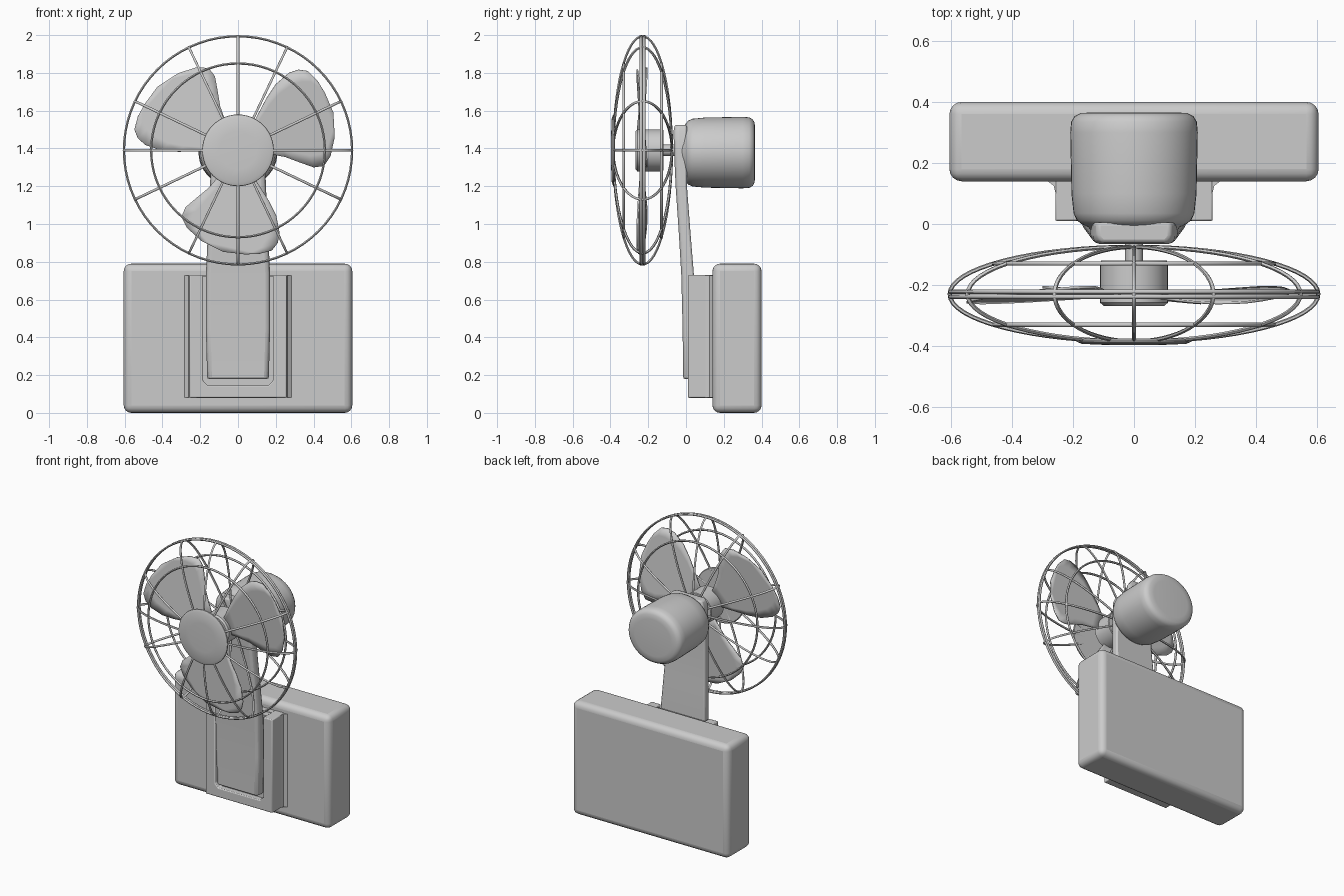
import bpy, bmesh
from math import sin, cos, pi, radians, sqrt
from mathutils import Matrix, Vector

if "Cube" in bpy.data.objects:
    bpy.data.objects.remove(bpy.data.objects["Cube"])

grey = bpy.data.materials.new("plain_grey")
grey.use_nodes = True
GREY = (0.6, 0.6, 0.6, 1)
grey.diffuse_color = GREY
grey.node_tree.nodes["Principled BSDF"].inputs["Base Color"].default_value = GREY

AXIS_Z = 1.39            # height of the fan axis
CAGE_Y = -0.23           # middle plane of the cage
CAGE_R, CAGE_D = 0.604, 0.155
WIRE = 0.007


def finish(name, bm, bevel=0, segments=3, angle=35):
    bmesh.ops.recalc_face_normals(bm, faces=bm.faces)
    mesh = bpy.data.meshes.new(name)
    bm.to_mesh(mesh)
    bm.free()
    obj = bpy.data.objects.new(name, mesh)
    bpy.context.collection.objects.link(obj)
    mesh.materials.append(grey)
    if bevel:
        mod = obj.modifiers.new("bevel", "BEVEL")
        mod.width, mod.segments = bevel, segments
        mod.limit_method, mod.angle_limit = "ANGLE", radians(25)
    bpy.ops.object.select_all(action="DESELECT")
    obj.select_set(True)
    bpy.context.view_layer.objects.active = obj
    bpy.ops.object.shade_smooth_by_angle(angle=radians(angle))
    return obj


def loft(name, sections, **kw):
    """Skin a list of closed loops and cap both ends."""
    bm = bmesh.new()
    rings = [[bm.verts.new(p) for p in s] for s in sections]
    n = len(rings[0])
    for a, b in zip(rings, rings[1:]):
        for i in range(n):
            j = (i + 1) % n
            bm.faces.new((a[i], a[j], b[j], b[i]))
    bm.faces.new(rings[0])
    bm.faces.new(rings[-1])
    return finish(name, bm, **kw)


def slab(name, outline, y0, y1, **kw):
    """Extrude an (x, z) outline along y."""
    return loft(name, [[(x, y, z) for x, z in outline] for y in (y0, y1)], **kw)


def rect(x0, x1, z0, z1):
    return [(x0, z0), (x1, z0), (x1, z1), (x0, z1)]


def turned(name, profile, z=AXIS_Z, squash=1.0, sides=48):
    """Turn (radius, y) points about the fan axis."""
    turns = [2 * pi * i / sides for i in range(sides)]
    return loft(name, [[(r * cos(t), y, z + squash * r * sin(t)) for t in turns]
                       for r, y in profile])


def wire(name, points, cyclic=False):
    """Round wire swept along a curve, converted to a mesh."""
    curve = bpy.data.curves.new(name, "CURVE")
    curve.dimensions = "3D"
    curve.bevel_depth, curve.bevel_resolution = WIRE, 1
    curve.use_fill_caps = True
    spline = curve.splines.new("POLY")
    spline.points.add(len(points) - 1)
    for p, co in zip(spline.points, points):
        p.co = (*co, 1)
    spline.use_cyclic_u = cyclic
    obj = bpy.data.objects.new(name, curve)
    bpy.context.collection.objects.link(obj)
    curve.materials.append(grey)
    bpy.ops.object.select_all(action="DESELECT")
    obj.select_set(True)
    bpy.context.view_layer.objects.active = obj
    bpy.ops.object.convert(target="MESH")
    bpy.ops.object.shade_smooth_by_angle(angle=radians(60))


# Battery box
slab("base_box", rect(-0.605, 0.605, 0.0, 0.79), 0.14, 0.40, bevel=0.04, segments=4, angle=40)

# U-shaped bracket, recess floor and flared side fillets
slab("bracket_frame", [(-0.258, 0.08), (0.258, 0.08), (0.258, 0.73), (0.185, 0.73),
                       (0.185, 0.17), (0.16, 0.145), (-0.16, 0.145), (-0.185, 0.17),
                       (-0.185, 0.73), (-0.258, 0.73)], 0.01, 0.15, bevel=0.006, segments=2)
slab("bracket_floor", rect(-0.2, 0.2, 0.1, 0.725), 0.05, 0.15)
loft("bracket_flare", [[(x, y, z) for x, z in rect(-w, w, 0.082, 0.728)]
                       for w, y in ((0.257, 0.1), (0.263, 0.125), (0.285, 0.142))])

# Arm: (height, half width, front y, back y)
ARM = [(0.18, 0.163, -0.015, 0.05), (0.45, 0.17, -0.018, 0.05), (0.73, 0.17, -0.025, 0.042),
       (0.95, 0.16, -0.038, 0.024), (1.2, 0.148, -0.055, 0.005), (1.38, 0.142, -0.063, 0.005),
       (1.49, 0.135, -0.066, 0.005), (1.525, 0.12, -0.06, 0.005)]
loft("arm", [[(-w + 0.015, f, z), (w - 0.015, f, z), (w, f + 0.018, z), (w, b, z),
              (-w, b, z), (-w, f + 0.018, z)] for z, w, f, b in ARM], bevel=0.01, segments=2)

# Motor housing with rounded ends
turned("motor_housing", [(0.135, -0.03), (0.15, -0.01), (0.172, 0.0), (0.187, 0.012), (0.198, 0.035),
                         (0.205, 0.1), (0.209, 0.3), (0.206, 0.335), (0.195, 0.353),
                         (0.175, 0.363), (0.14, 0.366)], z=1.378, squash=0.905)

# Shaft and hub
turned("shaft", [(0.03, -0.13), (0.03, -0.05)], sides=16)
turned("hub", [(0.1, -0.268), (0.111, -0.258), (0.111, -0.125), (0.107, -0.12)])

# Blades: paired points on the two long edges, from root to tip
EDGE_A = [(0.05, 0.08), (0.10, 0.18), (0.15, 0.275), (0.2, 0.35), (0.27, 0.41),
          (0.32, 0.427), (0.37, 0.42), (0.42, 0.37), (0.46, 0.305)]
EDGE_B = [(0.09, -0.01), (0.17, -0.02), (0.25, -0.035), (0.33, -0.065), (0.40, -0.09),
          (0.455, -0.083), (0.49, -0.03), (0.512, 0.07), (0.505, 0.2)]
MID = radians(23)
for k in range(3):
    bm = bmesh.new()
    spin = Matrix.Rotation(-k * 2 * pi / 3, 4, "Y")
    rows = []
    for a, b in zip(EDGE_A, EDGE_B):
        row = []
        for s in range(9):
            p = Vector(a).lerp(Vector(b), s / 8)
            across = p.y * cos(MID) - p.x * sin(MID)
            co = spin @ Vector((p.x, -0.232 - 0.1 * across, p.y))
            row.append(bm.verts.new(co + Vector((0, 0, AXIS_Z))))
        rows.append(row)
    for r0, r1 in zip(rows, rows[1:]):
        for i in range(8):
            bm.faces.new((r0[i], r0[i + 1], r1[i + 1], r1[i]))
    blade = finish("blade_%d" % (k + 1), bm)
    thick = blade.modifiers.new("thickness", "SOLIDIFY")
    thick.thickness, thick.offset = 0.008, 0


# Cage rings
def ring(name, radius, y):
    turns = [2 * pi * i / 72 for i in range(72)]
    wire(name, [(radius * cos(t), y, AXIS_Z + radius * sin(t)) for t in turns], True)


for side, label in ((-1, "front"), (1, "back")):
    ring(label + "_rim", CAGE_R, CAGE_Y + side * 0.008)
    ring(label + "_middle_ring", 0.46, CAGE_Y + side * CAGE_D * sqrt(1 - (0.46 / CAGE_R) ** 2))

# Cage ribs: full ovals running over the front and back
for i, deg in enumerate((0, 25.5, 64.5, 90, 115.5, 154.5)):
    d = radians(deg)
    oval = [2 * pi * j / 64 for j in range(64)]
    wire("cage_rib_%d" % (i + 1),
         [(CAGE_R * cos(t) * cos(d), CAGE_Y + CAGE_D * sin(t),
           AXIS_Z + CAGE_R * cos(t) * sin(d)) for t in oval], True)

# Front cap
turned("front_cap", [(0.185, -0.376), (0.19, -0.38), (0.188, -0.386), (0.17, -0.393), (0.1, -0.396)])
